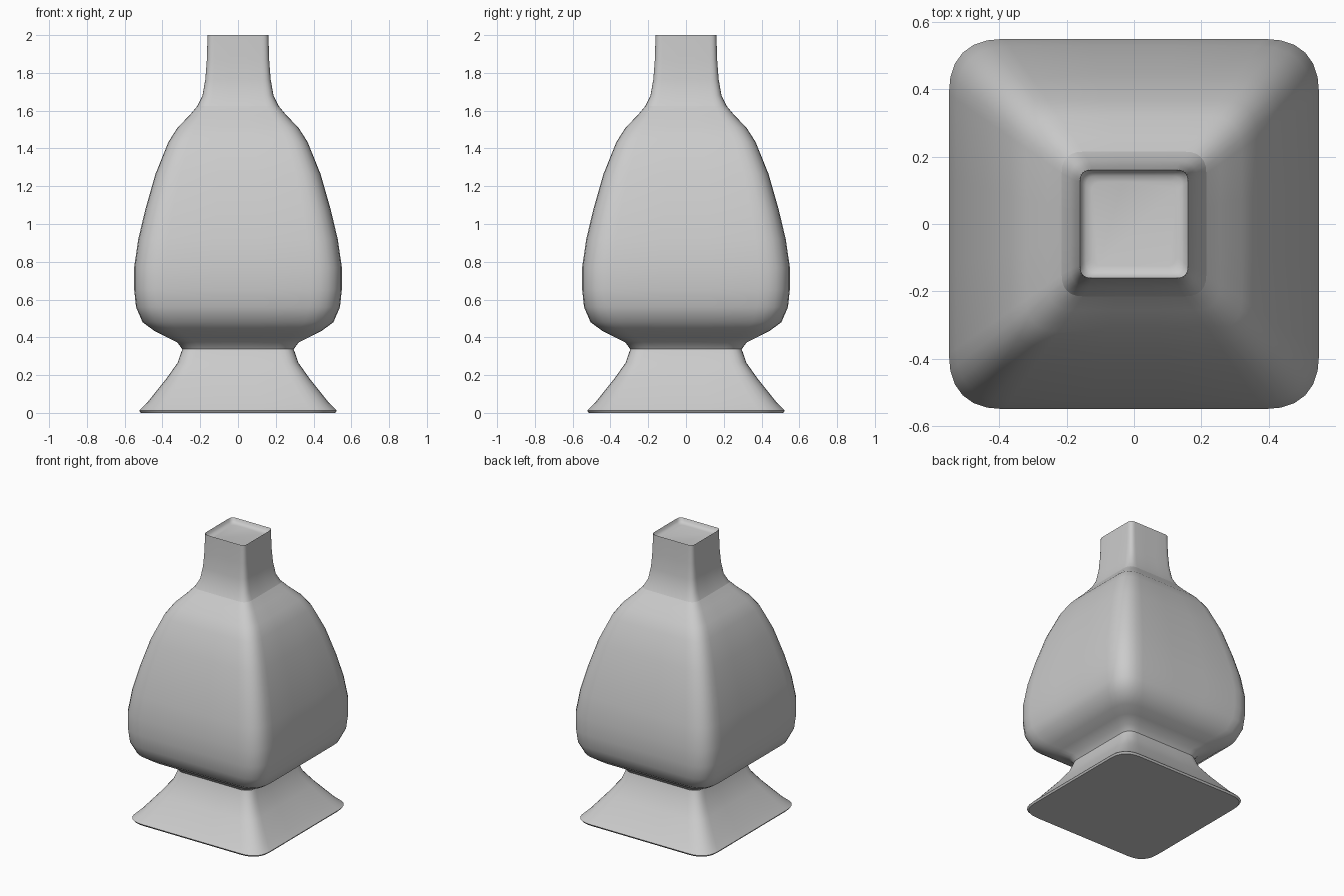
import bpy, bmesh, math
from mathutils import Vector

cube = bpy.data.objects.get("Cube")
if cube:
    bpy.data.objects.remove(cube, do_unlink=True)

# One plain grey for the whole vase
grey = bpy.data.materials.new("Plain grey")
grey.use_nodes = True
colour = (0.6, 0.6, 0.6, 1)
grey.diffuse_color = colour
grey.node_tree.nodes["Principled BSDF"].inputs["Base Color"].default_value = colour

CORNER_STEPS = 6
SIDE_STEPS = 3


def rounded_square(half, flat):
    """Square outline with soft corners; flat is the straight share of a side."""
    a, b, c = Vector((1, flat)), Vector((1, 1)), Vector((flat, 1))
    quarter = [Vector((1, flat * (2 * i / SIDE_STEPS - 1))) for i in range(SIDE_STEPS)]
    for i in range(CORNER_STEPS):
        t = i / CORNER_STEPS
        quarter.append(a * (1 - t) ** 2 + b * 2 * t * (1 - t) + c * t * t)
    points = []
    for turn in range(4):
        for p in quarter:
            q = p.copy()
            for _ in range(turn):
                q = Vector((-q.y, q.x))
            points.append(q * half)
    return points


def loft(name, rows, cap_bottom=False, cap_top=False):
    """Skin rounded squares given as (half width, height, flat share)."""
    bm = bmesh.new()
    rings = [[bm.verts.new((p.x, p.y, z)) for p in rounded_square(half, flat)]
             for half, z, flat in rows]
    n = len(rings[0])
    for low, high in zip(rings, rings[1:]):
        for i in range(n):
            j = (i + 1) % n
            bm.faces.new((low[i], low[j], high[j], high[i]))
    if cap_bottom:
        bm.faces.new(rings[0][::-1])
    if cap_top:
        bm.faces.new(rings[-1])
    mesh = bpy.data.meshes.new(name)
    bm.to_mesh(mesh)
    bm.free()
    mesh.materials.append(grey)
    obj = bpy.data.objects.new(name, mesh)
    bpy.context.collection.objects.link(obj)
    bpy.ops.object.select_all(action='DESELECT')
    obj.select_set(True)
    bpy.context.view_layer.objects.active = obj
    bpy.ops.object.shade_smooth_by_angle(angle=math.radians(45))
    return obj


# Flared foot
foot = [(.515, 0), (.523, .012), (.48, .055), (.38, .18), (.32, .265), (.295, .337)]
loft("foot", [(h, z, .74) for h, z in foot], cap_bottom=True)

# Swelling body that narrows to the shoulder
body = [(.295, .337), (.32, .372), (.38, .402), (.44, .432), (.505, .48), (.54, .56),
        (.55, .655), (.55, .77), (.528, .92), (.49, 1.08), (.437, 1.265), (.368, 1.435),
        (.32, 1.51), (.257, 1.575), (.215, 1.625)]
loft("body", [(h, z, .7) for h, z in body])

# Square neck with a shallow dished mouth
neck = [(.215, 1.625), (.188, 1.68), (.173, 1.765), (.165, 1.87), (.161, 2)]
loft("neck", [(h, z, .7 + .02 * i) for i, (h, z) in enumerate(neck)])
mouth = [(.161, 2), (.154, 1.982), (.143, 1.972), (.125, 1.968)]
loft("mouth", [(h, z, .78) for h, z in mouth], cap_top=True)
